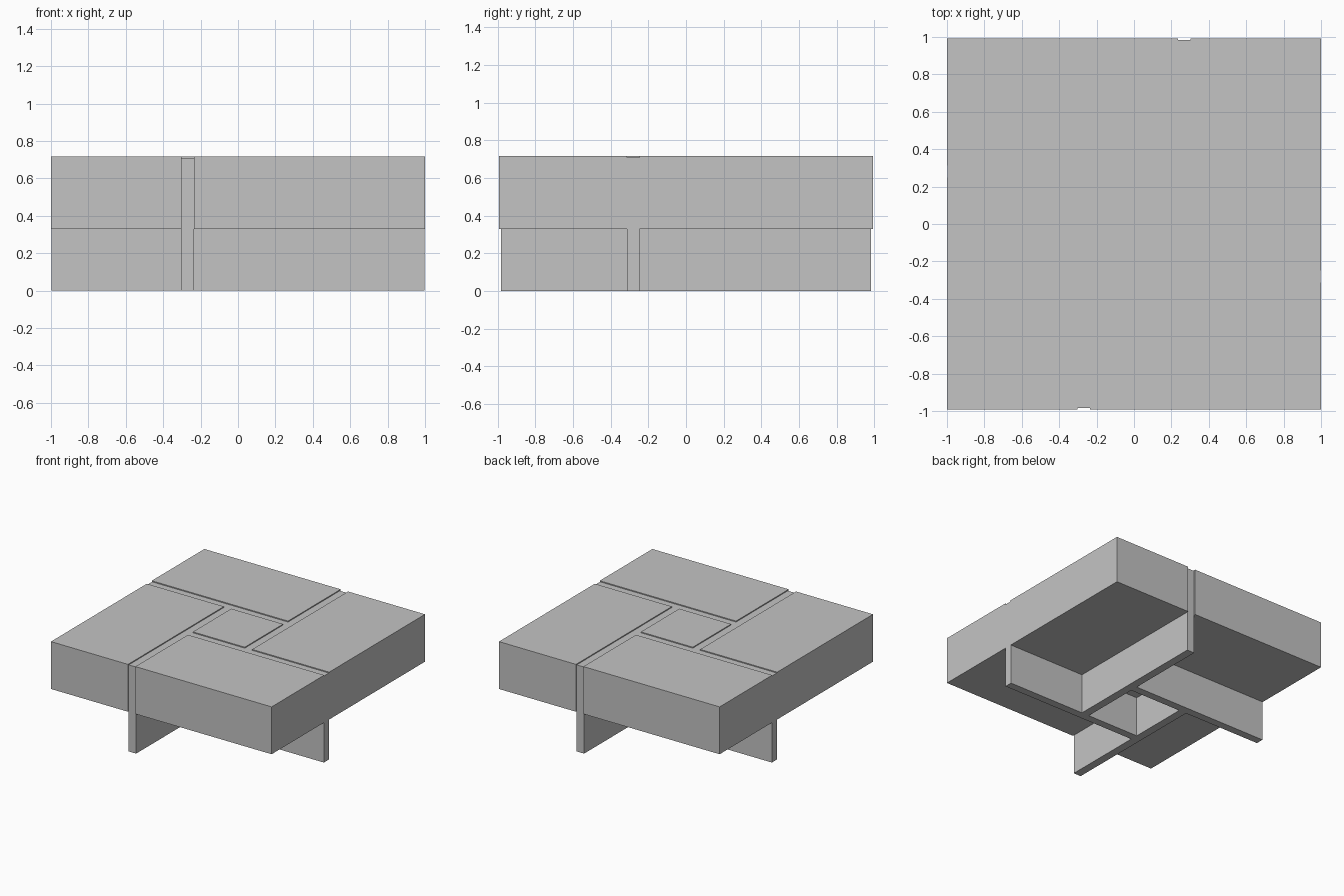
import bpy

if "Cube" in bpy.data.objects:
    bpy.data.objects.remove(bpy.data.objects["Cube"])

# One flat colour for the whole table
grey = bpy.data.materials.new("light grey")
grey.diffuse_color = (0.55, 0.55, 0.55, 1)
grey.use_nodes = True
grey.node_tree.nodes["Principled BSDF"].inputs["Base Color"].default_value = grey.diffuse_color

TOP, UNDER = 0.717, 0.329      # block top and underside
PANEL_TOP = 0.709              # panels sit just below the top, leaving grooves
HX, HY = 1.0, 0.993            # half size of the top
PX, PY = 0.997, 0.983          # outer ends of the panels
XI, XO = 0.235, 0.302          # inner and outer faces of panels running along y
YI, YO = 0.248, 0.312          # inner and outer faces of panels running along x


def box(name, x0, x1, y0, y1, z0, z1):
    bpy.ops.mesh.primitive_cube_add(
        size=1, location=((x0 + x1) / 2, (y0 + y1) / 2, (z0 + z1) / 2))
    ob = bpy.context.object
    ob.name = name
    ob.scale = (x1 - x0, y1 - y0, z1 - z0)
    bpy.ops.object.transform_apply(location=True, rotation=False, scale=True)
    ob.data.materials.append(grey)
    return ob


def pair(name_a, name_b, x0, x1, y0, y1, z0, z1):
    """A box and its copy turned half a turn about the centre."""
    box(name_a, x0, x1, y0, y1, z0, z1)
    box(name_b, -x1, -x0, -y1, -y0, z0, z1)


# Four thick top blocks in a pinwheel
pair("front_left_block", "back_right_block", -HX, -XO, -HY, YI, UNDER, TOP)
pair("front_right_block", "back_left_block", -XI, HX, -HY, -YO, UNDER, TOP)

# Centre block, above an open well
box("centre_block", -XI, XI, -YI, YI, UNDER, TOP)

# Four leg panels in a pinwheel, each butting against the next one
pair("front_leg_panel", "back_leg_panel", -XO, -XI, -PY, YI, 0, PANEL_TOP)
pair("left_leg_panel", "right_leg_panel", -PX, XI, YI, YO, 0, PANEL_TOP)
